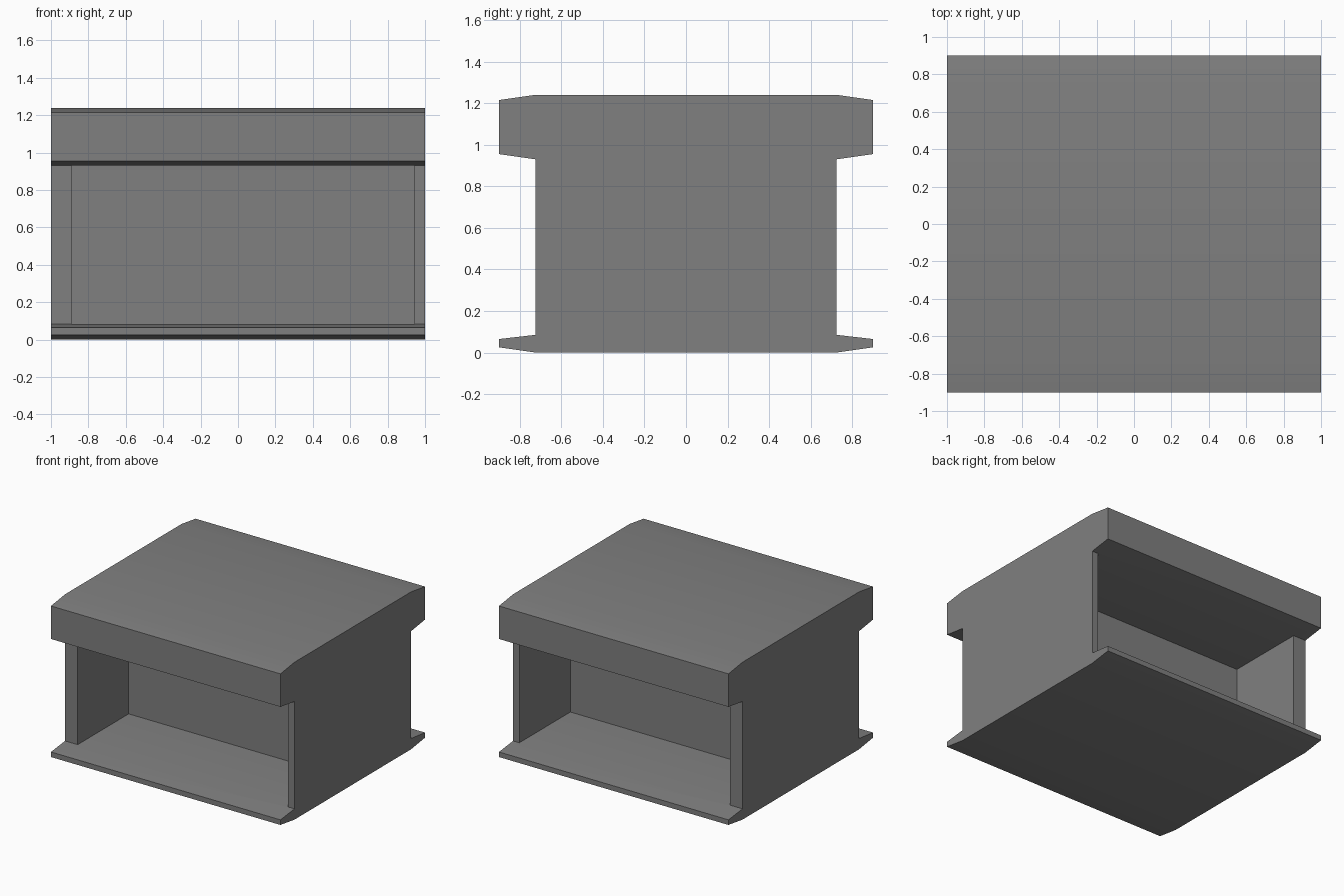
import bpy
import bmesh

cube = bpy.data.objects.get("Cube")
if cube:
    bpy.data.objects.remove(cube, do_unlink=True)

grey = bpy.data.materials.new("mid grey")
grey.use_nodes = True
colour = (0.216, 0.216, 0.216, 1)
grey.diffuse_color = colour
grey.node_tree.nodes["Principled BSDF"].inputs["Base Color"].default_value = colour

BODY_Y, EDGE_Y = 0.725, 0.9        # half depths of the body and of the slab lips
FLOOR, CEILING = 0.085, 0.93       # heights of the open bays
LEFT_X, RIGHT_X = 0.945, -0.89     # inner faces of the side walls
PANEL_Y = 0.09                     # half thickness of the middle panel


def extrude_x(name, profile, x0, x1):
    """Solid made by sweeping a (y, z) outline along x."""
    bm = bmesh.new()
    face = bm.faces.new([bm.verts.new((x0, y, z)) for y, z in profile])
    swept = bmesh.ops.extrude_face_region(bm, geom=[face])["geom"]
    moved = [v for v in swept if isinstance(v, bmesh.types.BMVert)]
    bmesh.ops.translate(bm, vec=(x1 - x0, 0, 0), verts=moved)
    bmesh.ops.recalc_face_normals(bm, faces=bm.faces)
    mesh = bpy.data.meshes.new(name)
    bm.to_mesh(mesh)
    bm.free()
    mesh.materials.append(grey)
    obj = bpy.data.objects.new(name, mesh)
    bpy.context.collection.objects.link(obj)
    return obj


# Body with tapered lips on the top and bottom slabs
half = [(BODY_Y, 0), (EDGE_Y, 0.025), (EDGE_Y, 0.065), (BODY_Y, FLOOR),
        (BODY_Y, CEILING), (EDGE_Y, 0.955), (EDGE_Y, 1.215), (BODY_Y, 1.24)]
outline = half + [(-y, z) for y, z in reversed(half)]
body = extrude_x("cabinet_body", outline, -1, 1)
bpy.context.view_layer.objects.active = body
body.select_set(True)

# Open bays at the front and back, either side of the middle panel
for side, label in ((-1, "front"), (1, "back")):
    near, far = side * PANEL_Y, side * 0.85
    bay = extrude_x(label + "_bay_cutter",
                    [(near, FLOOR), (far, FLOOR), (far, CEILING), (near, CEILING)],
                    RIGHT_X, LEFT_X)
    bay.hide_render = True
    cut = body.modifiers.new(label + "_bay", "BOOLEAN")
    cut.operation = "DIFFERENCE"
    cut.solver = "EXACT"
    cut.object = bay
    bpy.ops.object.modifier_apply(modifier=cut.name)
    bpy.data.objects.remove(bay, do_unlink=True)

# Soft shading over the shallow tapers, sharp everywhere else
bpy.ops.object.shade_smooth_by_angle(angle=0.5)
